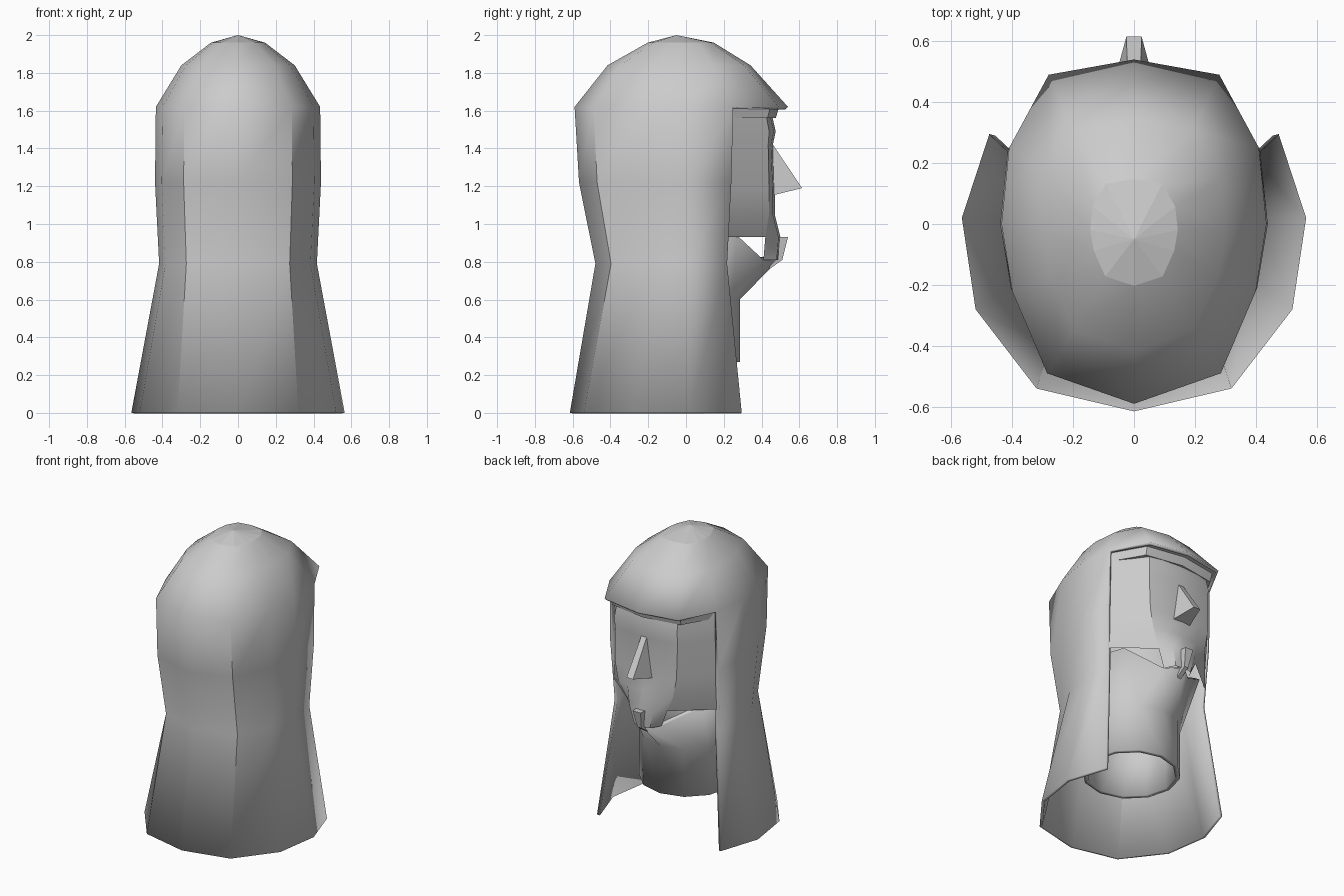
import bpy, bmesh, math
from mathutils import Vector

cube = bpy.data.objects.get("Cube")
if cube:
    bpy.data.objects.remove(cube, do_unlink=True)

grey = bpy.data.materials.new("plain grey")
grey.use_nodes = True
colour = (0.6, 0.6, 0.6, 1)
grey.diffuse_color = colour
grey.node_tree.nodes["Principled BSDF"].inputs["Base Color"].default_value = colour


def mirror_path(half):
    """Extend a half path starting on x = 0 to a full symmetric path."""
    return [Vector((-x, y, z)) for x, y, z in half[:0:-1]] + [Vector(p) for p in half]


def level(half, z, width=1, depth=1, shift=0):
    """Place a scaled copy of a flat half outline at height z."""
    return [(x * width, y * depth + shift, z) for x, y in half]


def add_strip(bm, path_a, path_b):
    """Bridge two paths with the same number of points."""
    a = [bm.verts.new(p) for p in path_a]
    b = [bm.verts.new(p) for p in path_b]
    for i in range(len(a) - 1):
        bm.faces.new((a[i], a[i + 1], b[i + 1], b[i]))


def finish(name, bm, angle=None, thickness=0):
    """Weld the mesh, link it and set shading, wall thickness and colour."""
    bmesh.ops.remove_doubles(bm, verts=bm.verts, dist=0.0005)
    bmesh.ops.dissolve_degenerate(bm, edges=bm.edges, dist=0.0005)
    bmesh.ops.recalc_face_normals(bm, faces=bm.faces)
    mesh = bpy.data.meshes.new(name)
    bm.to_mesh(mesh)
    bm.free()
    mesh.materials.append(grey)
    obj = bpy.data.objects.new(name, mesh)
    bpy.context.collection.objects.link(obj)
    if angle:
        bpy.ops.object.select_all(action='DESELECT')
        obj.select_set(True)
        bpy.context.view_layer.objects.active = obj
        bpy.ops.object.shade_smooth_by_angle(angle=math.radians(angle))
    if thickness:
        wall = obj.modifiers.new("wall", 'SOLIDIFY')
        wall.thickness = thickness
        wall.offset = -1
    return obj


def loft(name, paths, angle, thickness=0):
    bm = bmesh.new()
    for a, b in zip(paths, paths[1:]):
        add_strip(bm, a, b)
    return finish(name, bm, angle, thickness)


# Hood: an open cloth skirt below a closed dome
rim = [(0, -.59), (.285, -.49), (.4, -.22), (.435, 0), (.41, .25), (.28, .49), (0, .54)]
hem = [(0, -.615), (.32, -.54), (.52, -.28), (.565, .02), (.475, .295)]
sides = rim[:5]
skirt = [level(hem, 0), level(sides, .79, .96, .83, .01),
         level(sides, 1.22, 1.01, .96), level(sides, 1.62)]
dome = [level(rim, 1.62), level(rim, 1.84, .69, .67, -.02), level(rim, 1.96, .33, .31, -.02)]
bm = bmesh.new()
for rows in (skirt, dome):
    for a, b in zip(rows, rows[1:]):
        add_strip(bm, mirror_path(a), mirror_path(b))
crown = bm.verts.new((0, -.05, 2))
top = [bm.verts.new(p) for p in mirror_path(dome[-1])]
for a, b in zip(top, top[1:]):
    bm.faces.new((a, b, crown))
hood = finish("hood", bm, 40, .02)
for face in hood.data.polygons:
    if face.center.z > 1.96:
        face.use_smooth = False

# Lip hanging under the front of the hood
front = [(0, .54), (.28, .49), (.41, .25)]
loft("hood_lip", [mirror_path(level(front, 1.62)),
                  mirror_path(level(front, 1.615, .95, .91)),
                  mirror_path(level(front, 1.56, .94, .88)),
                  mirror_path(level(front, 1.56, .85, .78))], 20)

# Face: each row gives height, centre depth, edge width and edge depth
face_rows = [(1.6, .45, .23, .42), (1.49, .475, .24, .44), (1.42, .46, .24, .435),
             (1.18, .47, .235, .44), (1.05, .47, .21, .44), (.93, .5, .15, .42),
             (.81, .49, .1, .41)]
loft("face", [mirror_path([(0, y, z), (w * .6, y - .01, z), (w, e, z)])
              for z, y, w, e in face_rows], 40)

# Cheeks: flat sides running back under the hood
for side, name in ((-1, "right_cheek"), (1, "left_cheek")):
    edge = [Vector((side * w, e, z)) for z, y, w, e in face_rows[:6]]
    back = [Vector((side * .405, .21, p.z)) for p in edge]
    loft(name, [edge, back], 40)

# Neck: a hollow tube flaring up into the jaw
circle = [(math.sin(math.pi * i / 6) * .31, math.cos(math.pi * i / 6) * .31 - .025)
          for i in range(7)]
jaw = [(0, .49, .81), (.1, .41, .81), (.31, .27, .94), (.37, .04, .95),
       (.34, -.16, .95), (.2, -.3, .95), (0, -.34, .95)]
loft("neck", [mirror_path(level(circle, .27)), mirror_path(level(circle, .6)),
              mirror_path(jaw)], 50, .03)


def solid(name, points):
    """Closed flat-sided shape around a few points."""
    bm = bmesh.new()
    for p in points:
        bm.verts.new(p)
    bmesh.ops.convex_hull(bm, input=bm.verts)
    finish(name, bm)


# Nose and chin tuft
solid("nose", [(s * x, y, z) for s in (-1, 1) for x, y, z in
               ((.02, .46, 1.42), (.025, .615, 1.19), (.07, .45, 1.15))])
solid("chin_tuft", [(s * x, y, z) for s in (-1, 1) for x, y, z in
                    ((.035, .47, .93), (.03, .54, .93), (.015, .51, .81), (.015, .44, .76))])
